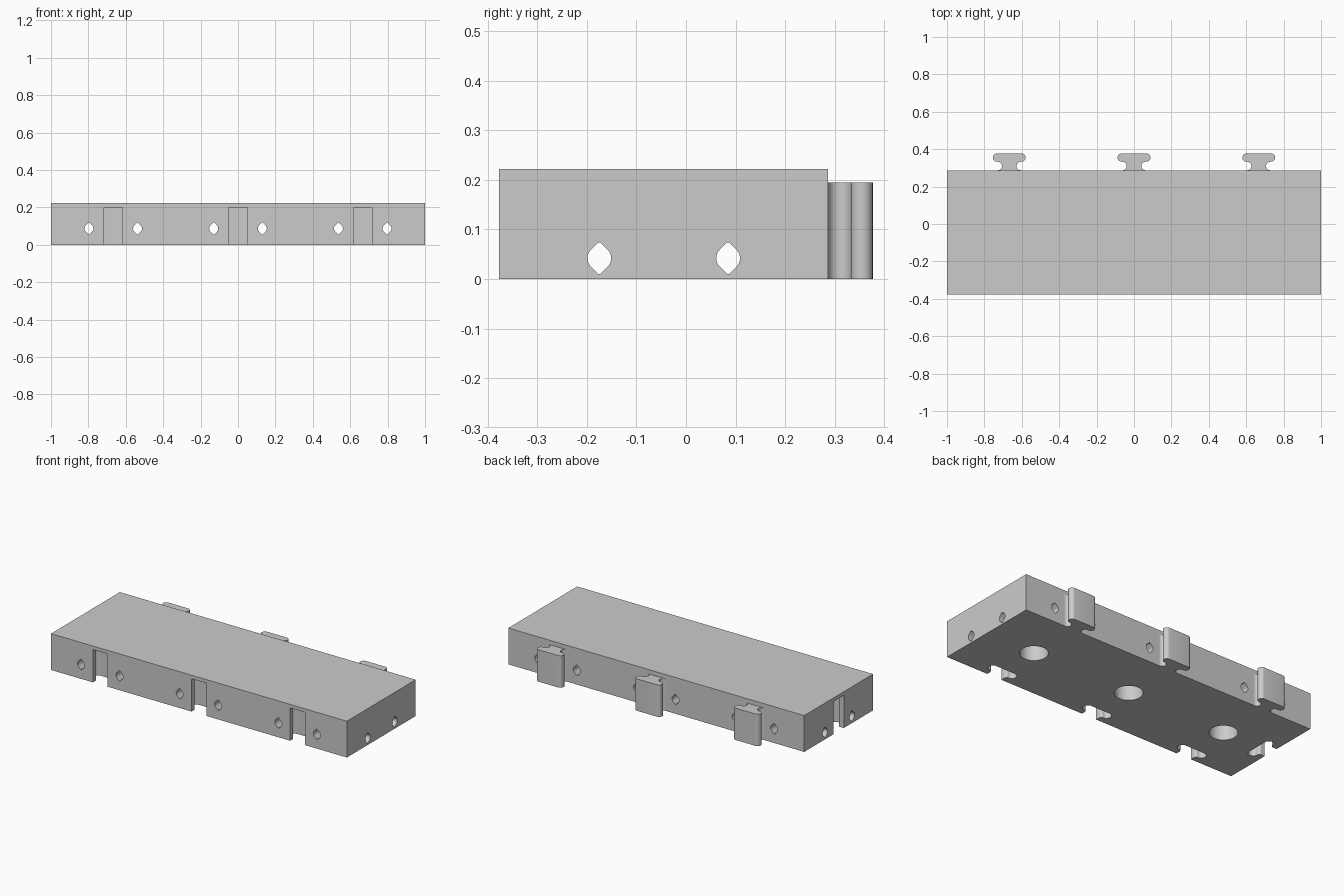
import bpy, bmesh
from math import sin, cos, pi, radians
from mathutils import Matrix, Euler, Vector

cube = bpy.data.objects.get("Cube")
if cube:
    bpy.data.objects.remove(cube, do_unlink=True)

grey = bpy.data.materials.new("plain_grey")
grey.use_nodes = True
grey.diffuse_color = (0.6, 0.6, 0.6, 1)
grey.node_tree.nodes["Principled BSDF"].inputs["Base Color"].default_value = grey.diffuse_color

FRONT, BACK, HEIGHT = -0.377, 0.287, 0.222
MID = (FRONT + BACK) / 2
COLUMNS = (-0.667, 0, 0.667)


def arc(cx, cy, r, start, end, n=12):
    """Points along an arc, angles in degrees."""
    angles = [radians(start + (end - start) * i / n) for i in range(n + 1)]
    return [(cx + r * cos(a), cy + r * sin(a)) for a in angles]


def mirrored(half):
    """Close a right-hand outline with its mirror image."""
    return half + [(-x, y) for x, y in reversed(half)]


def prism(name, outline, depth, location, rotation=(0, 0, 0)):
    """Extrude an outline along its local z and place it."""
    bm = bmesh.new()
    face = bm.faces.new([bm.verts.new((x, y, 0)) for x, y in outline])
    top = bmesh.ops.extrude_face_region(bm, geom=[face])["geom"]
    bmesh.ops.translate(bm, vec=(0, 0, depth),
                        verts=[g for g in top if isinstance(g, bmesh.types.BMVert)])
    bmesh.ops.transform(bm, verts=bm.verts, matrix=Matrix.Translation(Vector(location))
                        @ Euler(rotation).to_matrix().to_4x4())
    bmesh.ops.recalc_face_normals(bm, faces=bm.faces)
    mesh = bpy.data.meshes.new(name)
    bm.to_mesh(mesh)
    bm.free()
    mesh.materials.append(grey)
    obj = bpy.data.objects.new(name, mesh)
    bpy.context.collection.objects.link(obj)
    return obj


def activate(obj):
    bpy.ops.object.select_all(action="DESELECT")
    obj.select_set(True)
    bpy.context.view_layer.objects.active = obj


def cut(obj, cutter):
    cutter.hide_render = True
    activate(obj)
    mod = obj.modifiers.new("cut", "BOOLEAN")
    mod.operation, mod.solver, mod.object = "DIFFERENCE", "EXACT", cutter
    bpy.ops.object.modifier_apply(modifier=mod.name)
    bpy.data.objects.remove(cutter, do_unlink=True)


# Outlines: T-shaped tab, matching slot, pointed wire hole, round socket
tab = mirrored([(0.062, -0.01)] + arc(0.062, 0.023, 0.023, 270, 90)
               + arc(0.066, 0.068, 0.022, -90, 90))
slot = mirrored([(0.05, -0.02), (0.05, 0.022)] + arc(0.066, 0.024, 0.016, 180, 90, 6)
                + arc(0.066, 0.068, 0.028, -90, 90))
hole = (arc(0, 0, 0.024, -45, 45, 8) + [(0.0025, 0.0315), (-0.0025, 0.0315)]
        + arc(0, 0, 0.024, 135, 225, 8) + [(-0.0025, -0.0315), (0.0025, -0.0315)])
socket = arc(0, 0, 0.078, 0, 360, 48)[:-1]

# Main block
block = prism("block", [(-1, FRONT), (1, FRONT), (1, BACK), (-1, BACK)], HEIGHT, (0, 0, 0))

# Slots, sockets and front-to-back holes for each column
for x in COLUMNS:
    cut(block, prism("slot_cutter", slot, 0.22, (x, FRONT, -0.02)))
    cut(block, prism("socket_cutter", socket, 0.22, (x, MID, -0.02)))
    for side in (-0.13, 0.13):
        cut(block, prism("hole_cutter", hole, 1, (x + side, 0.45, 0.087), (pi / 2, 0, 0)))

# Slot in the right end and the lengthwise holes
cut(block, prism("slot_cutter", slot, 0.22, (-1, MID, -0.02), (0, 0, -pi / 2)))
for side in (-0.13, 0.13):
    cut(block, prism("hole_cutter", hole, 2.4, (-1.2, MID + side, 0.042), (pi / 2, 0, pi / 2)))

# Connector tabs on the back
parts = [block]
for x, label in zip(COLUMNS, ("right", "middle", "left")):
    parts.append(prism(label + "_tab", tab, 0.195, (x, BACK, 0)))

for part in parts:
    activate(part)
    bpy.ops.object.shade_smooth_by_angle(angle=radians(30))
